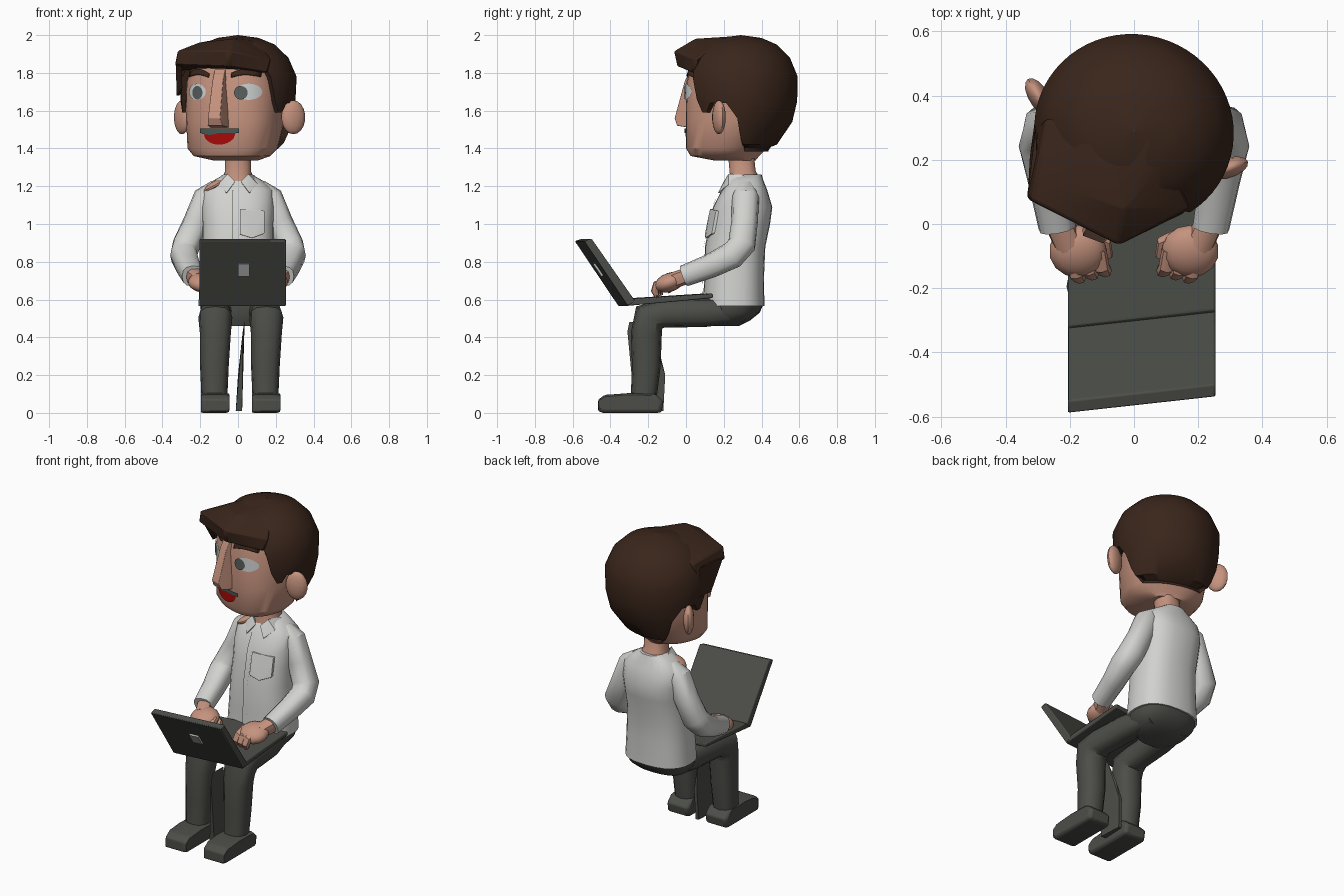
import bpy, bmesh, math
from mathutils import Vector, Matrix, Euler

if "Cube" in bpy.data.objects:
    bpy.data.objects.remove(bpy.data.objects["Cube"])


def material(name, r, g, b):
    m = bpy.data.materials.new(name)
    m.use_nodes = True
    m.diffuse_color = (r, g, b, 1)
    bsdf = next(n for n in m.node_tree.nodes if n.type == "BSDF_PRINCIPLED")
    bsdf.inputs["Base Color"].default_value = (r, g, b, 1)
    bsdf.inputs["Roughness"].default_value = 0.8
    return m


SKIN = material("skin", 0.56, 0.29, 0.21)
HAIR = material("brown hair", 0.042, 0.019, 0.011)
SHIRT = material("pale shirt", 0.64, 0.64, 0.62)
DARK = material("charcoal", 0.073, 0.076, 0.065)
RED = material("mouth red", 0.38, 0.003, 0.003)
LIP = material("teal grey", 0.06, 0.10, 0.09)
WHITE = material("eye white", 0.66, 0.68, 0.68)
IRIS = material("iris grey", 0.10, 0.12, 0.11)
METAL = material("silver", 0.52, 0.53, 0.53)
made = []
HEAD_POS, HEAD_TURN = (0, 0.29, 0), math.radians(-20.6)


def finish(name, bm, mat, head=False):
    bmesh.ops.remove_doubles(bm, verts=bm.verts, dist=0.0005)
    bmesh.ops.recalc_face_normals(bm, faces=bm.faces)
    me = bpy.data.meshes.new(name)
    bm.to_mesh(me)
    bm.free()
    me.materials.append(mat)
    ob = bpy.data.objects.new(name, me)
    bpy.context.collection.objects.link(ob)
    if head:
        ob.location, ob.rotation_euler.z = HEAD_POS, HEAD_TURN
    made.append(ob)
    return ob


def skin_rings(name, rings, mat, head=False, closed=True, caps=True):
    """Bridge consecutive rings of points."""
    bm = bmesh.new()
    vs = [[bm.verts.new(p) for p in ring] for ring in rings]
    n = len(rings[0])
    for a, b in zip(vs, vs[1:]):
        for i in range(n if closed else n - 1):
            j = (i + 1) % n
            bm.faces.new((a[i], a[j], b[j], b[i]))
    if caps:
        bm.faces.new(vs[0])
        bm.faces.new(vs[-1])
    return finish(name, bm, mat, head)


def spow(c, n):
    return math.copysign(abs(c) ** (2 / n), c)


def loft(name, rows, mat, n=2.5, count=24, head=False):
    """Stack superellipses; rows hold z, centre y, half width, half depth."""
    ang = [2 * math.pi * i / count for i in range(count)]
    rings = [[(a * spow(math.cos(t), n), y + b * spow(math.sin(t), n), z) for t in ang]
             for z, y, a, b in rows]
    return skin_rings(name, rings, mat, head)


def tube(name, path, mat, sides=10):
    """Path rows hold x, y, z, radius."""
    pts = [Vector(p[:3]) for p in path]
    rings = []
    for i, p in enumerate(pts):
        t = (pts[min(i + 1, len(pts) - 1)] - pts[max(i - 1, 0)]).normalized()
        u = (Vector((1, 0, 0)) - t * t.x).normalized()
        w = t.cross(u)
        rings.append([p + path[i][3] * (u * spow(math.cos(a), 2.5) + w * spow(math.sin(a), 2.5))
                      for a in (2 * math.pi * k / sides for k in range(sides))])
    return skin_rings(name, rings, mat)


def hull(name, pts, mat, bevel=0, head=False):
    bm = bmesh.new()
    for p in pts:
        bm.verts.new(p)
    res = bmesh.ops.convex_hull(bm, input=bm.verts)
    bmesh.ops.delete(bm, geom=[v for v in res["geom_interior"] if isinstance(v, bmesh.types.BMVert)],
                     context="VERTS")
    ob = finish(name, bm, mat, head)
    if bevel:
        mod = ob.modifiers.new("soft edges", "BEVEL")
        mod.width, mod.segments = bevel, 2
    return ob


def prism(name, profile, x0, x1, mat, bevel=0, skew=0):
    return hull(name, [(x, y + skew * x, z) for x in (x0, x1) for y, z in profile], mat, bevel)


def ball(name, loc, size, rot, mat, head=False):
    bm = bmesh.new()
    bmesh.ops.create_uvsphere(bm, u_segments=14, v_segments=9, radius=1)
    bm.transform(Matrix.LocRotScale(Vector(loc), Euler(rot), Vector(size)))
    return finish(name, bm, mat, head)


def interp(rows, z):
    """Linear lookup in rows sorted by their first value."""
    if z <= rows[0][0]:
        return rows[0][1:]
    for a, b in zip(rows, rows[1:]):
        if z <= b[0]:
            k = (z - a[0]) / (b[0] - a[0])
            return [p + (q - p) * k for p, q in zip(a[1:], b[1:])]
    return rows[-1][1:]


def front(rows, x, z, lift):
    """Point just in front of a loft's surface."""
    cy, a, b = interp(rows, z)
    return (x, cy - b * max(0, 1 - abs(x / a) ** 2.5) ** 0.4 - lift, z)


# Head
FACE = [(1.335, -0.03, 0.11, 0.10), (1.36, -0.09, 0.20, 0.17), (1.40, -0.08, 0.235, 0.20),
        (1.55, -0.04, 0.252, 0.24), (1.75, -0.01, 0.257, 0.27), (1.88, 0, 0.22, 0.24), (1.94, 0, 0.12, 0.13)]
loft("head", FACE, SKIN, count=32, head=True)
tube("neck", [(0, 0.31, 1.15, 0.10), (0, 0.305, 1.235, 0.088), (0, 0.30, 1.275, 0.07), (0, 0.29, 1.38, 0.07)], SKIN, 14)
hull("nose", [(s * x, v, z) for s in (-1, 1) for x, v, z in
              [(0.03, -0.27, 1.82), (0.03, -0.305, 1.76), (0.034, -0.362, 1.56), (0.042, -0.345, 1.52),
               (0.052, -0.27, 1.51), (0.048, -0.27, 1.60)]], SKIN, 0.006, head=True)


def face_patch(name, cols, lift, mat):
    """Thin plate following the face; columns hold u, low z, high z."""
    rings = [[front(FACE, u, lo + (hi - lo) * k / 4, lift) for k in range(5)] for u, lo, hi in cols]
    return skin_rings(name, rings, mat, head=True, closed=False, caps=False)


def oval(u, z, a, b):
    ts = [math.pi * k / 12 for k in range(13)]
    return [(u - a * math.cos(t), z - b * math.sin(t), z + b * math.sin(t)) for t in ts]


for side, s, white, iris in (("left", 1, 0.155, 0.118), ("right", -1, -0.135, -0.13)):
    face_patch(side + "_eye_white", oval(white, 1.70, 0.058, 0.043), 0.005, WHITE)
    face_patch(side + "_iris", oval(iris, 1.695, 0.034, 0.036), 0.009, IRIS)
    brow = face_patch(side + "_eyebrow", [(s * (0.065 + 0.028 * k), 1.778 + 0.014 * math.sin(k * 0.6),
                      1.80 + 0.022 * math.sin(k * 0.6)) for k in range(6)], 0.012, HAIR)
    brow.modifiers.new("thickness", "SOLIDIFY").thickness = 0.018
    ball(side + "_ear", (s * 0.315, -0.005, 1.565), (0.032, 0.066, 0.09), (0, 0, -s * 0.9), SKIN, True)

# Open smiling mouth with a darker upper band
us = [k / 6 for k in range(-6, 7)]
face_patch("mouth", [(0.095 * k, 1.49 - 0.07 * math.sqrt(1 - k * k), 1.49) for k in us], 0.006, RED)
face_patch("upper_lip", [(0.11 * k, 1.483 - 0.022 * max(0, -k) * (1 + k) * 2, 1.505) for k in us], 0.009, LIP)

# Hair cap with a hairline that changes around the head
PROFILE = [(1.385, 0.235, 0.13), (1.42, 0.255, 0.18), (1.54, 0.29, 0.27), (1.65, 0.305, 0.298), (1.78, 0.312, 0.30),
           (1.88, 0.268, 0.26), (1.95, 0.195, 0.19), (1.985, 0.11, 0.11), (2.0, 0.002, 0.002)]
LINE = [(0, 1.85), (50, 1.85), (62, 1.62), (66, 1.59), (74, 1.59), (78, 1.64), (96, 1.64), (108, 1.56),
        (116, 1.44), (132, 1.385), (180, 1.385)]
COLS = 60
rings = []
for row in reversed(PROFILE + [PROFILE[0]]):
    ring = []
    f = 0.65 if len(rings) == len(PROFILE) else 1
    for k in range(COLS):
        a = 2 * math.pi * k / COLS
        deg = math.degrees(min(a, 2 * math.pi - a))
        z = max(row[0], interp(LINE, deg)[0])
        ru, rv = interp(PROFILE, z)
        ring.append((f * ru * math.sin(a), -f * rv * math.cos(a), z))
    rings.append(ring)
skin_rings("hair", rings, HAIR, head=True, caps=False)
hull("fringe", [(-0.24, -0.315, 1.845), (-0.225, -0.315, 1.915), (0.07, -0.335, 1.835), (0.08, -0.35, 1.915),
                (0.24, -0.18, 1.80), (0.25, -0.16, 1.87), (-0.285, -0.08, 1.80), (-0.27, -0.06, 1.88),
                (0.06, -0.24, 1.98), (-0.13, -0.24, 1.96), (0.05, 0.0, 1.995), (-0.1, 0.0, 1.98),
                (0.13, -0.05, 1.97)], HAIR, 0.012, head=True)
hull("side_lock", [(-0.24, -0.30, 1.86), (-0.215, -0.27, 1.86), (-0.29, -0.1, 1.86), (-0.25, -0.24, 1.76),
                   (-0.275, -0.19, 1.68), (-0.24, -0.2, 1.72), (-0.30, -0.08, 1.68)], HAIR, head=True)

# Shirt body, collar, placket and pocket
BODY = [(0.565, 0.252, 0.21, 0.163), (0.72, 0.255, 0.20, 0.158), (0.88, 0.26, 0.19, 0.16), (1.0, 0.285, 0.19, 0.16),
        (1.09, 0.30, 0.195, 0.157), (1.18, 0.31, 0.19, 0.12), (1.23, 0.315, 0.13, 0.095), (1.262, 0.325, 0.075, 0.075)]
loft("shirt_body", BODY, SHIRT)
for side, s in (("left", 1), ("right", -1)):
    hull(side + "_collar", [(s * 0.015, 0.20, 1.225), (s * 0.06, 0.17, 1.165), (s * 0.105, 0.225, 1.21),
                            (s * 0.085, 0.30, 1.26), (s * 0.055, 0.225, 1.265), (s * 0.06, 0.20, 1.16),
                            (s * 0.10, 0.32, 1.24)], SHIRT)
ball("bare_shoulder", (-0.125, 0.265, 1.20), (0.06, 0.05, 0.025), (0, -0.5, 0), SKIN)
hull("pocket", [front(BODY, x, z, d) for d in (-0.005, 0.014) for x, z in
                [(0.01, 1.08), (0.14, 1.07), (0.14, 0.95), (0.075, 0.925), (0.01, 0.945)]], SHIRT, 0.004)
skin_rings("placket", [[front(BODY, x, z, 0.007) for x in (-0.03, 0.0)] for z in (0.6, 0.72, 0.88, 1.0, 1.09, 1.18)],
           SHIRT, closed=False, caps=False)

# Sleeves and hands
for side, s in (("left", 1), ("right", -1)):
    tube(side + "_sleeve", [(s * 0.11, 0.315, 1.195, 0.045), (s * 0.165, 0.315, 1.14, 0.072), (s * 0.22, 0.31, 1.01, 0.07),
                            (s * 0.273, 0.295, 0.89, 0.074), (s * 0.287, 0.245, 0.835, 0.072), (s * 0.265, 0.13, 0.778, 0.064),
                            (s * 0.24, -0.01, 0.725, 0.057)], SHIRT, 12)
    tube(side + "_wrist", [(s * 0.245, 0.03, 0.735, 0.045), (s * 0.2, -0.07, 0.70, 0.045)], SKIN)
    ball(side + "_hand", (s * 0.175, -0.085, 0.692), (0.09, 0.085, 0.05), (0.35, 0, 0), SKIN)
    for k in range(3):
        x, y = s * (0.10 + 0.04 * k), -0.10 - 0.01 * k
        tube(f"{side}_finger_{k + 1}", [(x + s * 0.01, y + 0.02, 0.70, 0.024), (x, y - 0.035, 0.675, 0.024),
                                        (x - s * 0.01, y - 0.045, 0.645, 0.021), (x - s * 0.01, y - 0.035, 0.62, 0.014)], SKIN, 8)
    tube(side + "_thumb", [(s * 0.14, -0.04, 0.69, 0.025), (s * 0.09, -0.06, 0.675, 0.022), (s * 0.08, -0.10, 0.645, 0.015)], SKIN, 8)

# Hips, legs and shoes
loft("hips", [(0.46, 0.20, 0.11, 0.08), (0.49, 0.225, 0.165, 0.115), (0.53, 0.245, 0.195, 0.145),
              (0.575, 0.255, 0.20, 0.155), (0.61, 0.255, 0.17, 0.13)], DARK)
for side, s in (("left", 1), ("right", -1)):
    c = 0.015 + s * 0.135
    tube(side + "_leg", [(s * 0.10, 0.30, 0.54, 0.06), (c * 0.9, 0.10, 0.53, 0.075), (c, -0.12, 0.527, 0.076),
                         (c, -0.195, 0.505, 0.09), (c, -0.21, 0.42, 0.082), (c - 0.005, -0.21, 0.25, 0.076),
                         (c - 0.005, -0.225, 0.07, 0.068)], DARK, 12)
    prism(side + "_shoe", [(-0.465, 0.01), (-0.465, 0.07), (-0.43, 0.095), (-0.30, 0.105), (-0.16, 0.10),
                           (-0.12, 0.06), (-0.13, 0.0), (-0.44, 0.0)], c - 0.076, c + 0.076, DARK, 0.03)

# Thin upright panel between the legs
hull("centre_panel", [(-0.012, -0.27, 0.01), (0.022, -0.27, 0.01), (-0.005, -0.12, 0.01), (0.015, -0.12, 0.01),
                      (0.0, -0.11, 0.20), (0.02, -0.11, 0.20), (0.015, -0.14, 0.32), (0.025, -0.31, 0.43),
                      (0.033, -0.30, 0.48), (0.035, -0.2, 0.48)], DARK)

# Laptop, slightly askew on the lap
lid = [(-0.335, 0.565), (-0.295, 0.59), (-0.527, 0.922), (-0.567, 0.91)]
deck = [(-0.335, 0.567), (-0.295, 0.606), (0.115, 0.632), (0.115, 0.608)]
plate = [(-0.444, 0.727), (-0.453, 0.722), (-0.497, 0.787), (-0.488, 0.792)]
prism("laptop_lid", lid, -0.205, 0.253, DARK, 0.006, 0.11)
prism("laptop_deck", deck, -0.205, 0.253, DARK, 0.006, 0.11)
prism("lid_plate", plate, 0.0, 0.06, METAL, 0, 0.11)

# Smooth shading with crisp edges
bpy.ops.object.select_all(action="DESELECT")
for ob in made:
    ob.select_set(True)
bpy.context.view_layer.objects.active = made[0]
bpy.ops.object.shade_smooth_by_angle(angle=math.radians(35))
